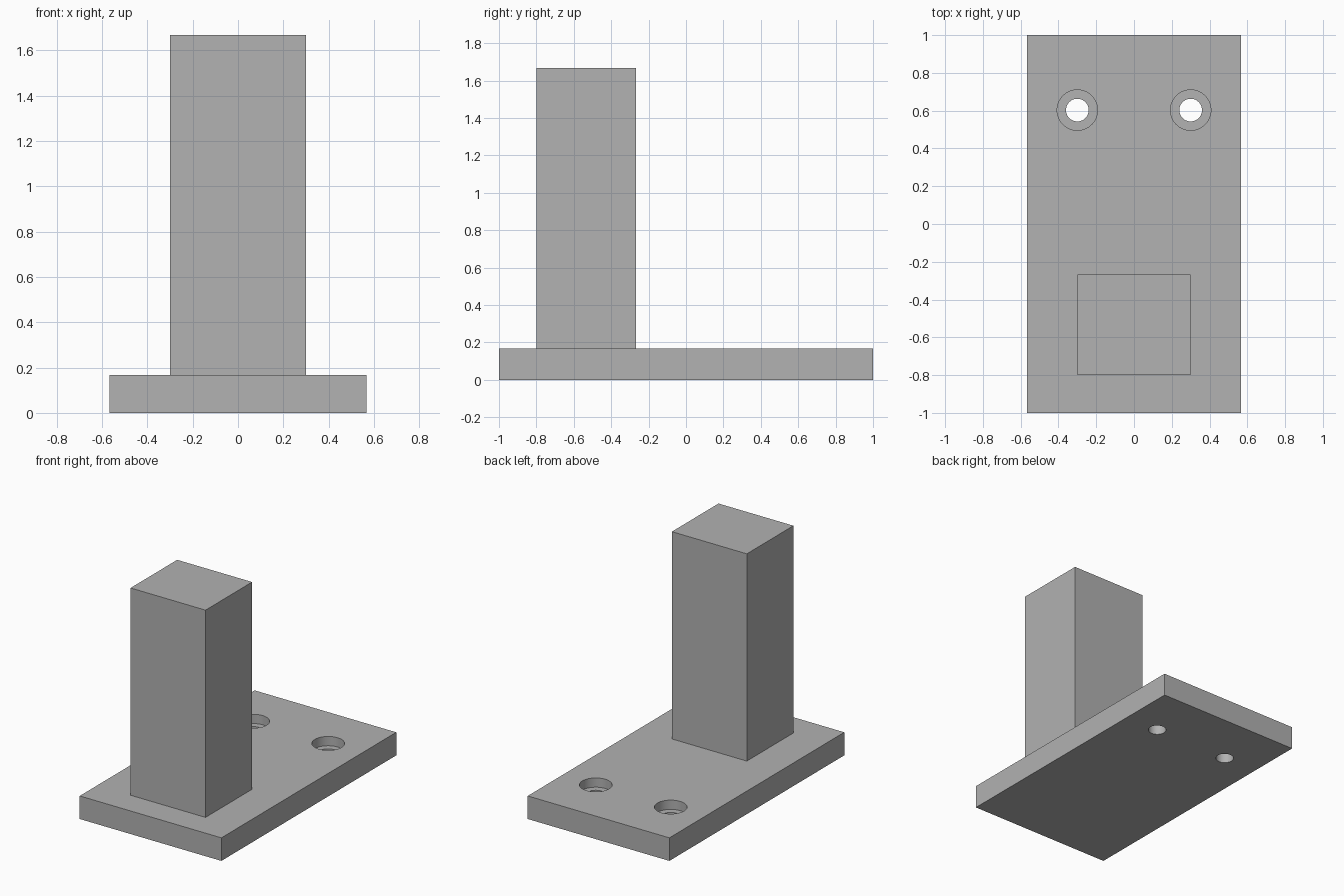
import bpy

if "Cube" in bpy.data.objects:
    bpy.data.objects.remove(bpy.data.objects["Cube"], do_unlink=True)

# Single plain grey
grey = bpy.data.materials.new("plain_grey")
grey.use_nodes = True
colour = (0.445, 0.445, 0.445, 1)
grey.diffuse_color = colour
grey.node_tree.nodes["Principled BSDF"].inputs["Base Color"].default_value = colour

PLATE_TOP = 0.167
BORE_FLOOR = 0.1


def block(name, low, high):
    """Box spanning two opposite corners."""
    centre = [(a + b) / 2 for a, b in zip(low, high)]
    bpy.ops.mesh.primitive_cube_add(size=1, location=centre)
    ob = bpy.context.object
    ob.name = name
    ob.scale = [b - a for a, b in zip(low, high)]
    bpy.ops.object.transform_apply(location=False, rotation=False, scale=True)
    ob.data.materials.append(grey)
    return ob


def drill(target, x, y, radius, bottom, top):
    """Cut a round vertical hole and discard the cutter."""
    bpy.ops.mesh.primitive_cylinder_add(
        vertices=64, radius=radius, depth=top - bottom,
        location=(x, y, (bottom + top) / 2))
    cutter = bpy.context.object
    cutter.hide_render = True
    cutter.data.materials.append(grey)
    bpy.context.view_layer.objects.active = target
    mod = target.modifiers.new("hole", 'BOOLEAN')
    mod.operation = 'DIFFERENCE'
    mod.solver = 'EXACT'
    mod.object = cutter
    bpy.ops.object.modifier_apply(modifier=mod.name)
    bpy.data.objects.remove(cutter, do_unlink=True)


# Base plate with two counterbored screw holes
plate = block("base_plate", (-0.567, -1, 0), (0.567, 1, PLATE_TOP))
for side in (-1, 1):
    drill(plate, side * 0.3, 0.603, 0.107, BORE_FLOOR, PLATE_TOP + 0.1)
    drill(plate, side * 0.3, 0.603, 0.06, -0.1, PLATE_TOP + 0.1)

bpy.ops.object.select_all(action='DESELECT')
plate.select_set(True)
bpy.context.view_layer.objects.active = plate
bpy.ops.object.shade_smooth_by_angle()

# Upright post
block("upright_post", (-0.3, -0.8, PLATE_TOP), (0.3, -0.267, 1.667))
